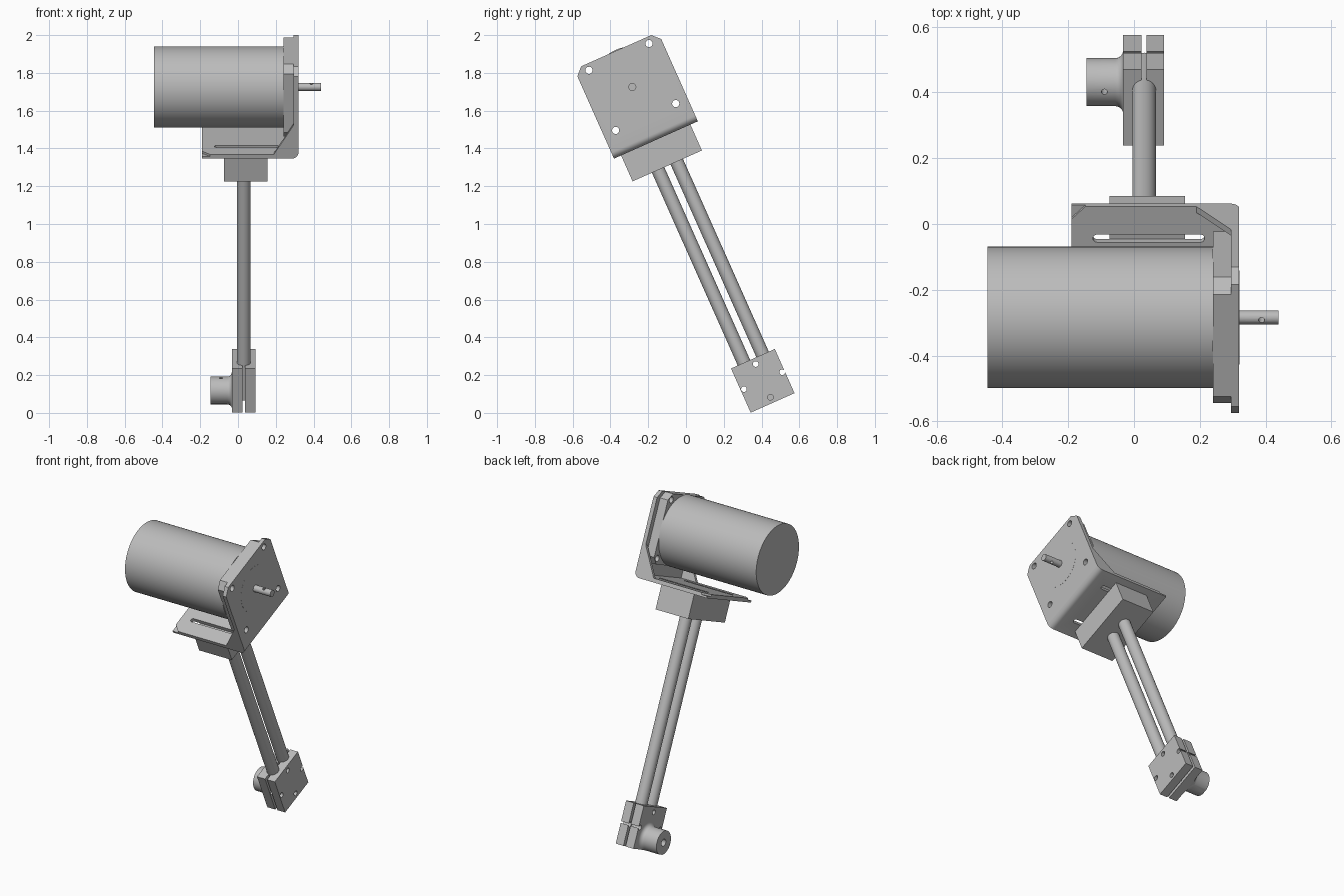
import bpy, bmesh
from math import cos, sin, pi, radians
from mathutils import Matrix, Vector

cube = bpy.data.objects.get("Cube")
if cube:
    bpy.data.objects.remove(cube)

grey = bpy.data.materials.new("machined_grey")
grey.use_nodes = True
COLOR = (0.5, 0.5, 0.5, 1)
grey.diffuse_color = COLOR
grey.node_tree.nodes["Principled BSDF"].inputs["Base Color"].default_value = COLOR

# Everything is laid out upright, then the whole arm leans about x
LEAN = Matrix.Translation((0, 0.006, -0.003)) @ Matrix.Rotation(radians(24), 4, "X")
MID = 0.438                 # centre line of the arm across its width
MOTOR_Z = 1.697             # height of the motor axis along the arm
parts = []


def finish(name, bm):
    bmesh.ops.recalc_face_normals(bm, faces=bm.faces)
    mesh = bpy.data.meshes.new(name)
    bm.to_mesh(mesh)
    bm.free()
    mesh.materials.append(grey)
    obj = bpy.data.objects.new(name, mesh)
    bpy.context.collection.objects.link(obj)
    parts.append(obj)
    return obj


def place(axis, p, t):
    a, b = p
    return {"x": (t, a, b), "y": (a, t, b), "z": (a, b, t)}[axis]


def prism(name, axis, pts, lo, hi, trims=()):
    """Extrude a flat outline along an axis; trims are (point, normal) cuts."""
    bm = bmesh.new()
    face = bm.faces.new([bm.verts.new(place(axis, p, lo)) for p in pts])
    out = bmesh.ops.extrude_face_region(bm, geom=[face])
    shift = Vector(place(axis, (0, 0), hi - lo))
    bmesh.ops.translate(bm, vec=shift,
                        verts=[v for v in out["geom"] if isinstance(v, bmesh.types.BMVert)])
    trim(bm, trims)
    return finish(name, bm)


def trim(bm, planes):
    for co, no in planes:
        res = bmesh.ops.bisect_plane(bm, geom=bm.verts[:] + bm.edges[:] + bm.faces[:],
                                     plane_co=co, plane_no=no, clear_outer=True)
        edges = [e for e in res["geom_cut"] if isinstance(e, bmesh.types.BMEdge)]
        bmesh.ops.holes_fill(bm, edges=edges)


def rect(a0, a1, b0, b1):
    return [(a0, b0), (a1, b0), (a1, b1), (a0, b1)]


def arc(a, b, r, start=0, end=2 * pi, n=48, closed=True):
    steps = n if closed else n + 1
    return [(a + r * cos(start + (end - start) * i / n),
             b + r * sin(start + (end - start) * i / n)) for i in range(steps)]


def rod(name, axis, a, b, r, lo, hi, n=48):
    return prism(name, axis, arc(a, b, r, n=n), lo, hi)


def cut(obj, cutters):
    for c in cutters:
        c.hide_render = True
        mod = obj.modifiers.new("cut", "BOOLEAN")
        mod.operation, mod.solver, mod.object = "DIFFERENCE", "EXACT", c
        bpy.context.view_layer.objects.active = obj
        bpy.ops.object.modifier_apply(modifier=mod.name)
        parts.remove(c)
        bpy.data.objects.remove(c)


def bolt_cutters():
    d = 0.174
    return [rod("cutter", "x", MID + s * d, MOTOR_Z + t * d, 0.019, 0.2, 0.4, 24)
            for s in (-1, 1) for t in (-1, 1)]


# Motor can, square mounting flange, pilot and shaft
rod("motor_body", "x", MID, MOTOR_Z, 0.215, -0.445, 0.241, 96)
h, c = 0.21, 0.04
octagon = [(MID + a, MOTOR_Z + b) for a, b in
           [(-h + c, -h), (h - c, -h), (h, -h + c), (h, h - c),
            (h - c, h), (-h + c, h), (-h, h - c), (-h, -h + c)]]
flange = prism("motor_flange", "x", octagon, 0.24, 0.295)
cut(flange, bolt_cutters())
rod("motor_pilot", "x", MID, MOTOR_Z, 0.143, 0.29, 0.3205, 64)
shaft = rod("motor_shaft", "x", MID, MOTOR_Z, 0.021, 0.3, 0.44, 32)
cut(shaft, [rod("cutter", "z", 0.388, MID, 0.009, MOTOR_Z - 0.1, MOTOR_Z + 0.1, 16)])

# Bent bracket: upright face plate and thin base in one profile
U0, U1, BASE, TOP = 0.195, 0.681, 1.39, 1.907
bend = arc(0.285, BASE + 0.035, 0.035, -pi / 2, 0, 8, False)
profile = [(-0.19, BASE)] + bend + [(0.32, TOP), (0.295, TOP),
                                    (0.295, BASE + 0.012), (-0.19, BASE + 0.012)]
bracket = prism("bracket", "y", profile, U0, U1,
                [((0, U0 + 0.04, TOP), (0, -1, 1)), ((0, U1 - 0.04, TOP), (0, 1, 1))])
cut(bracket, bolt_cutters())

# Upper layer of the base with clipped outer corners
k = 0.042
layer = [(-0.19, U0 + k), (-0.19 + k, U0), (0.295, U0),
         (0.295, U1), (-0.19 + k, U1), (-0.19, U1 - k)]
base_layer = prism("bracket_base", "z", layer, BASE + 0.012, BASE + 0.024)


# Long adjusting slots through both base layers
def slot_cutters():
    out = []
    for s in (-1, 1):
        u, r = MID + s * 0.137, 0.013
        pts = (arc(0.202, u, r, -pi / 2, pi / 2, 8, False)
               + arc(-0.112, u, r, pi / 2, 3 * pi / 2, 8, False))
        out.append(prism("cutter", "z", pts, BASE - 0.05, BASE + 0.06))
    return out


for obj in (bracket, base_layer):
    cut(obj, slot_cutters())

# Corner gussets joining base and face plate
for side, lo in (("front", U0), ("back", U1 - 0.02)):
    prism(side + "_gusset", "y",
          [(0.19, BASE + 0.012), (0.3, BASE + 0.012), (0.3, 1.59), (0.295, 1.585),
           (0.19, BASE + 0.024)], lo, lo + 0.02)

# Block under the bracket and the twin tubes
prism("tube_block", "x", rect(0.236, 0.638, 1.24, BASE), -0.075, 0.155)
TUBE_X = 0.031
for side, s in (("front", -1), ("back", 1)):
    rod(side + "_tube", "z", TUBE_X, MID + s * 0.054, 0.036, -0.08, 1.25)

# Split clamp with four cross holes
CLAMP_Z = -0.005
for side, lo, hi in (("right", -0.033, 0.023), ("left", 0.038, 0.092)):
    half = prism(side + "_clamp_half", "x", rect(0.309, 0.563, -0.133, 0.123), lo, hi)
    holes = [rod("cutter", "x", MID + a, CLAMP_Z + b, 0.015, lo - 0.02, hi + 0.02, 20)
             for a, b in [(0, 0.096), (0, -0.096), (-0.111, 0), (0.111, 0)]]
    cut(half, holes)

# Flared hub turned about x, trimmed flush with the clamp's lower face
HUB_Z, R, F = -0.062, 0.073, 0.024
turned = [(-0.145, 0.022), (-0.145, R)]
turned += [(-0.033 - F + F * sin(t), R + F - F * cos(t)) for t in
           [pi / 2 * i / 6 for i in range(7)]]
turned += [(-0.033, 0.022)]
bm = bmesh.new()
ring = [bm.verts.new((x, MID, HUB_Z + r)) for x, r in turned]
edges = [bm.edges.new((ring[i], ring[(i + 1) % len(ring)])) for i in range(len(ring))]
bmesh.ops.spin(bm, geom=ring + edges, cent=(0, MID, HUB_Z), axis=(1, 0, 0),
               angle=2 * pi, steps=48, use_duplicate=False)
bmesh.ops.remove_doubles(bm, verts=bm.verts, dist=0.0002)
trim(bm, [((0, 0, -0.133), (0, 0, -1))])
hub = finish("hub", bm)
cut(hub, [rod("cutter", "z", -0.09, MID, 0.009, HUB_Z, HUB_Z + 0.1, 16)])

# Lean the assembly and shade it
for obj in parts:
    obj.data.transform(LEAN)
    obj.data.shade_smooth()
    obj.data.set_sharp_from_angle(angle=radians(30))
